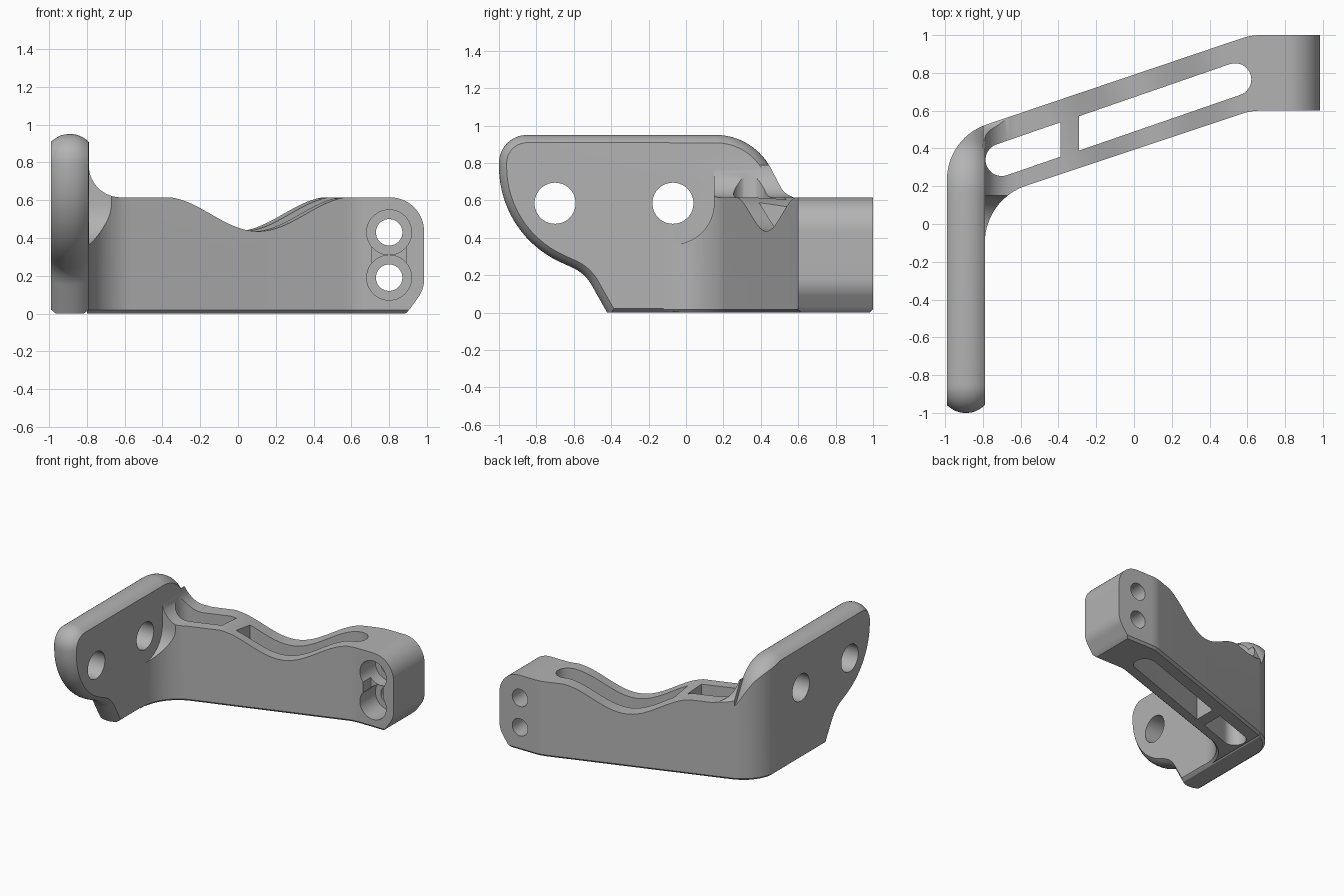
import bpy, bmesh, math
from mathutils import Vector, Matrix

old = bpy.data.objects.get("Cube")
if old:
    bpy.data.objects.remove(old, do_unlink=True)

grey = bpy.data.materials.new("plain_grey")
grey.use_nodes = True
colour = (0.45, 0.45, 0.45, 1)
grey.diffuse_color = colour
grey.node_tree.nodes["Principled BSDF"].inputs["Base Color"].default_value = colour

# Place profile coordinates (a, b) at depth c along an axis
PLACE = {"x": lambda a, b, c: (c, a, b),
         "y": lambda a, b, c: (a, c, b),
         "z": lambda a, b, c: (a, b, c)}


def rounded(corners, steps=14):
    """Polygon with circular arcs at corners given as (a, b, tangent length)."""
    pts = []
    for i, corner in enumerate(corners):
        c = Vector(corner[:2])
        if len(corner) < 3:
            pts.append(c)
            continue
        to_prev = (Vector(corners[i - 1][:2]) - c).normalized()
        to_next = (Vector(corners[(i + 1) % len(corners)][:2]) - c).normalized()
        p, q = c + to_prev * corner[2], c + to_next * corner[2]
        w = math.sin(to_prev.angle(to_next) / 2)
        for k in range(steps + 1):
            t = k / steps
            k0, k1, k2 = (1 - t) ** 2, 2 * w * t * (1 - t), t * t
            pts.append((p * k0 + c * k1 + q * k2) / (k0 + k1 + k2))
    return pts


def inset(pts, d):
    """Move a polygon inwards by d."""
    area = sum(pts[i - 1].cross(p) for i, p in enumerate(pts))
    side = 1 if area > 0 else -1
    out = []
    for i, p in enumerate(pts):
        e0 = (p - pts[i - 1]).normalized()
        e1 = (pts[(i + 1) % len(pts)] - p).normalized()
        n = Vector((-e0.y - e1.y, e0.x + e1.x)).normalized() * side
        out.append(p + n * d / max(0.5, math.sqrt((1 + e0.dot(e1)) / 2)))
    return out


def loft(name, rings, axis, bottom_bevel=0):
    """Solid through (points, depth) rings."""
    bm = bmesh.new()
    loops = [[bm.verts.new(PLACE[axis](a, b, c)) for a, b in pts] for pts, c in rings]
    n = len(loops[0])
    for lo, hi in zip(loops, loops[1:]):
        for i in range(n):
            bm.faces.new((lo[i - 1], lo[i], hi[i], hi[i - 1]))
    base = bm.faces.new(loops[0])
    bm.faces.new(loops[-1])
    bmesh.ops.recalc_face_normals(bm, faces=bm.faces)
    if bottom_bevel:
        bmesh.ops.bevel(bm, geom=list(base.edges), offset=bottom_bevel,
                        segments=1, affect='EDGES')
    mesh = bpy.data.meshes.new(name)
    bm.to_mesh(mesh)
    bm.free()
    obj = bpy.data.objects.new(name, mesh)
    bpy.context.collection.objects.link(obj)
    return obj


def prism(name, pts, axis, lo, hi, bottom_bevel=0):
    return loft(name, [(pts, lo), (pts, hi)], axis, bottom_bevel)


def arc(a, b, r, start=0, sweep=360, n=40):
    count = n if sweep == 360 else n + 1
    angles = [math.radians(start + sweep * k / n) for k in range(count)]
    return [Vector((a + r * math.cos(t), b + r * math.sin(t))) for t in angles]


def combine(body, tool, operation):
    mod = body.modifiers.new("combine", 'BOOLEAN')
    mod.operation, mod.solver, mod.object = operation, 'EXACT', tool
    bpy.context.view_layer.update()
    bpy.context.view_layer.objects.active = body
    bpy.ops.object.modifier_apply(modifier=mod.name)
    bpy.data.objects.remove(tool, do_unlink=True)


# Mounting plate with a domed rim
plate_profile = rounded([(0.65, -0.02), (0.65, 0.6), (0.535, 0.615, 0.06), (0.36, 0.95, 0.2),
                         (-1, 0.95, 0.15), (-1, 0.42, 0.36), (-0.54, 0.21, 0.07), (-0.41, -0.02)])
rings = []
for k in range(13):
    t = k / 6 - 1
    rings.append((inset(plate_profile, 0.042 * abs(t) ** 2.3), -0.89 + 0.101 * t))
bracket = loft("bracket", rings, "x")

# Arm with a fillet up the plate and a rounded far end
arm_profile = rounded([(-0.8, -0.02), (0.86, -0.02), (0.9, 0.01, 0.03), (0.985, 0.13, 0.05),
                       (0.985, 0.615, 0.18), (-0.79, 0.615, 0.17), (-0.79, 0.79), (-0.8, 0.79)])
arm = prism("arm", arm_profile, "y", -0.12, 1.1)
shoulder = rounded([(0.1, 0.95), (0.36, 0.95, 0.2), (0.535, 0.617, 0.06),
                    (1.2, 0.617), (1.2, 1.1), (0.1, 1.1)])
combine(arm, prism("shoulder_cutter", shoulder, "x", -1.1, -0.3), 'DIFFERENCE')
combine(bracket, arm, 'UNION')

# Plan outline trims both parts and chamfers the underside
plan = rounded([(-0.99, -1.1), (-0.79, -1.1), (-0.79, 0.13, 0.23), (0.62, 0.6, 0.05), (1.1, 0.6),
                (1.1, 1.0), (0.62, 1.0, 0.05), (-0.99, 0.456, 0.22)])
combine(bracket, prism("plan_trim", plan, "z", 0, 1.1, 0.018), 'INTERSECT')

# Valley across the arm, square to its length
half = 0.53
valley = [Vector((half * t / 20, 0.618 - 0.0915 * (1 + math.cos(math.pi * t / 20))))
          for t in range(-20, 21)]
valley += [Vector((half, 0.7)), Vector((-half, 0.7))]
cutter = prism("valley_cutter", valley, "y", -0.5, 0.5)
slope = math.atan(1 / 3)
cutter.data.transform(Matrix.Translation((0.05, 0.6, 0)) @ Matrix.Rotation(slope, 4, 'Z'))
combine(bracket, cutter, 'DIFFERENCE')

# Two lightening slots with a rib between
for x, y, start, end in ((-0.7, 0.34, 90, -0.39), (0.535, 0.765, -90, -0.29)):
    r, tilt = 0.086, 0.3326
    pts = arc(x, y, r, start + math.degrees(tilt), 180, 20)
    for p in (pts[-1], pts[0]):
        pts.append(Vector((end, p.y + (end - p.x) * math.tan(tilt))))
    combine(bracket, prism("slot_cutter", pts, "z", -0.2, 1.2), 'DIFFERENCE')

# Clearance for the screw head beside the arm
clearance = arc(-0.07, 0.585, 0.22, 180, 180, 32) + [Vector((0.15, 1.1)), Vector((-0.29, 1.1))]
combine(bracket, prism("clearance_cutter", clearance, "x", -0.789, -0.55), 'DIFFERENCE')

# Plate holes
for y in (-0.7, -0.07):
    combine(bracket, prism("plate_hole", arc(y, 0.585, 0.11), "x", -1.2, -0.65), 'DIFFERENCE')

# Bolt holes with counterbores and a shallow waist
for z in (0.43, 0.19):
    combine(bracket, prism("bolt_hole", arc(0.8, z, 0.07), "y", 0.4, 1.2), 'DIFFERENCE')
    combine(bracket, prism("counterbore", arc(0.8, z, 0.119), "y", 0.4, 0.8), 'DIFFERENCE')
waist = [Vector((0.8 + sx * 0.09, 0.31 + sz * 0.07))
         for sx, sz in ((-1, -1), (1, -1), (1, 1), (-1, 1))]
combine(bracket, prism("waist_cutter", waist, "y", 0.4, 0.7), 'DIFFERENCE')

bracket.data.materials.clear()
bracket.data.materials.append(grey)
for o in bpy.context.selected_objects:
    o.select_set(False)
bracket.select_set(True)
bpy.context.view_layer.objects.active = bracket
bpy.ops.object.shade_smooth_by_angle(angle=math.radians(30))
